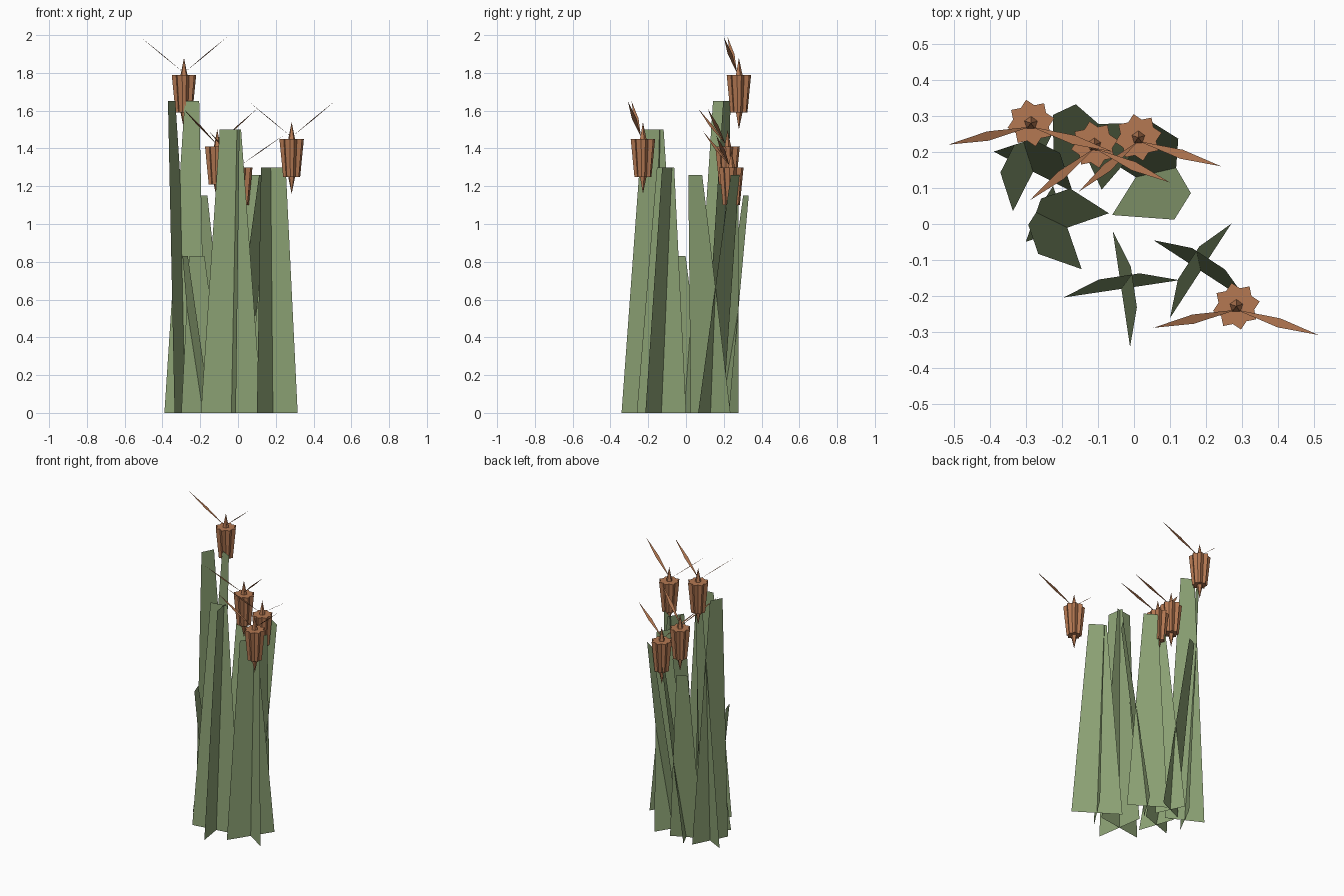
import bpy, math
from mathutils import Vector

if "Cube" in bpy.data.objects:
    bpy.data.objects.remove(bpy.data.objects["Cube"])


def material(name, color):
    m = bpy.data.materials.new(name)
    m.diffuse_color = (*color, 1)
    m.use_nodes = True
    m.node_tree.nodes["Principled BSDF"].inputs["Base Color"].default_value = m.diffuse_color
    return m


GREEN = material("leaf_green", (0.27, 0.37, 0.18))
BROWN = material("seed_brown", (0.46, 0.19, 0.085))


def add_object(name, verts, faces, mat):
    mesh = bpy.data.meshes.new(name)
    mesh.from_pydata(verts, [], faces)
    mesh.materials.append(mat)
    obj = bpy.data.objects.new(name, mesh)
    bpy.context.collection.objects.link(obj)
    return obj


# Reed leaf: two crossed tapering blades, each tilted along its own normal
def reed_leaf(i, x, y, half, height, angle, shift):
    verts, faces = [], []
    base = Vector((x, y, 0))
    for turn in (0, 90):
        a = math.radians(angle + turn)
        out = Vector((math.cos(a), math.sin(a), 0))
        side = Vector((-out.y, out.x, 0))
        top = base + out * shift + Vector((0, 0, height))
        n = len(verts)
        verts += [base - side * half, base + side * half,
                  top + side * half * 0.35, top - side * half * 0.35]
        faces.append((n, n + 1, n + 2, n + 3))
    add_object(f"reed_leaf_{i}", verts, faces, GREEN)


LEAVES = [  # x, y, base half width, height, tilt direction, tilt amount
    (-0.035, -0.18, 0.163, 1.50, 8.5, 0.035),
    (0.185, -0.13, 0.156, 1.30, 57, 0.04),
    (0.005, 0.13, 0.124, 1.26, -32, 0.153),
    (-0.185, -0.01, 0.122, 0.83, 109, 0.10),
    (-0.28, 0.145, 0.123, 1.65, 63, 0.08),
    (-0.132, 0.186, 0.10, 1.15, 25, 0.145),
]
for i, leaf in enumerate(LEAVES, 1):
    reed_leaf(i, *leaf)


# Stack of rings (radius, height) around a centre; zero radius makes a point
def rings(verts, faces, c, profile, sides, turn):
    prev = None
    for r, z in profile:
        n = len(verts)
        count = sides if r else 1
        for k in range(count):
            a = turn + 2 * math.pi * k / sides
            verts.append(c + Vector((r * math.cos(a), r * math.sin(a), z)))
        cur = [n + k % count for k in range(sides)]
        if prev:
            for k in range(sides):
                j = (k + 1) % sides
                loop = list(dict.fromkeys((prev[k], prev[j], cur[j], cur[k])))
                faces.append(loop)
        prev = cur


# Seed head: two interlocked tapered blocks and a pointed spindle
def seed_head(i, x, y, z, tips):
    verts, faces = [], []
    c = Vector((x, y, z))
    for turn in (0.2, 0.2 + math.pi / 4):
        rings(verts, faces, c, [(0, -0.10), (0.046, -0.10), (0.066, 0.10), (0, 0.10)],
              4, turn)
    rings(verts, faces, c, [(0, -0.19), (0.04, 0.0), (0, 0.19)], 5, 0.3)
    add_object(f"seed_head_{i}", verts, faces, BROWN)

    # Thin pointed bracts rising from the head
    verts, faces = [], []
    root = c + Vector((0, -0.01, 0.11))
    for dx, dy, dz in tips:
        tip = c + Vector((dx, dy, dz))
        run = tip - root
        side = Vector((-run.y, run.x, 0)).normalized() * 0.013
        mid = root.lerp(tip, 0.52)
        n = len(verts)
        verts += [root, mid - side, tip, mid + side]
        faces.append((n, n + 1, n + 2, n + 3))
    add_object(f"head_bracts_{i}", verts, faces, BROWN)


WIDE = [(-0.23, -0.06, 0.30), (0.228, -0.08, 0.30)]
BENT = [(-0.18, -0.155, 0.30), (0.21, -0.105, 0.30)]
HEADS = [
    (0.284, -0.228, 1.35, WIDE),
    (-0.286, 0.28, 1.69, WIDE),
    (-0.11, 0.22, 1.31, BENT),
    (0.012, 0.24, 1.20, [(-0.165, -0.15, 0.29), (0.23, -0.08, 0.27)]),
]
for i, head in enumerate(HEADS, 1):
    seed_head(i, *head)
